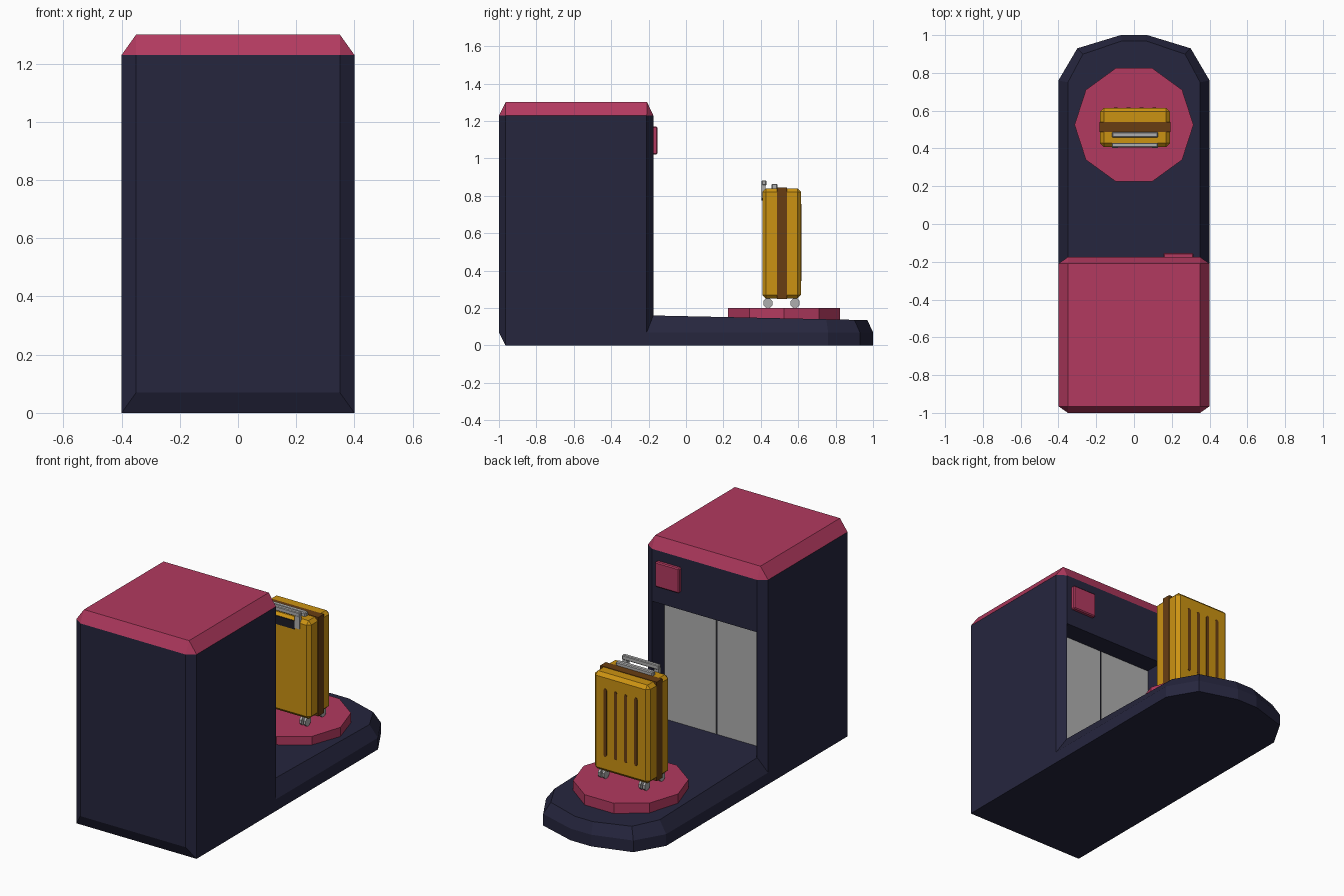
import bpy, bmesh, math
from mathutils import Matrix

if "Cube" in bpy.data.objects:
    bpy.data.objects.remove(bpy.data.objects["Cube"])


def mat(name, r, g, b):
    m = bpy.data.materials.new(name)
    m.diffuse_color = (r, g, b, 1)
    m.use_nodes = True
    m.node_tree.nodes["Principled BSDF"].inputs["Base Color"].default_value = m.diffuse_color
    return m


NAVY = mat("navy", .019, .019, .048)
PINK = mat("raspberry", .445, .042, .115)
YELLOW = mat("mustard", .60, .29, .006)
BROWN = mat("brown", .138, .048, .006)
GRAY = mat("light_gray", .43, .43, .43)
DARK = mat("dark_gap", .012, .012, .02)


def finish(name, bm, *mats):
    bmesh.ops.recalc_face_normals(bm, faces=bm.faces)
    me = bpy.data.meshes.new(name)
    bm.to_mesh(me)
    bm.free()
    for m in mats:
        me.materials.append(m)
    ob = bpy.data.objects.new(name, me)
    bpy.context.collection.objects.link(ob)
    return ob


def loft(rings):
    """Skin equal-length rings and cap both ends."""
    bm = bmesh.new()
    vs = [[bm.verts.new(p) for p in r] for r in rings]
    n = len(vs[0])
    for a, b in zip(vs, vs[1:]):
        for i in range(n):
            j = (i + 1) % n
            bm.faces.new((a[i], a[j], b[j], b[i]))
    bm.faces.new(vs[0])
    bm.faces.new(vs[-1])
    return bm


def box(name, x, y, z, m, bevel=0):
    bm = bmesh.new()
    bmesh.ops.create_cube(bm, size=1)
    for v in bm.verts:
        v.co = [(r[0] + r[1]) / 2 + c * (r[1] - r[0]) for r, c in zip((x, y, z), v.co)]
    if bevel:
        bmesh.ops.bevel(bm, geom=bm.edges[:], offset=bevel, segments=1, affect='EDGES')
    return finish(name, bm, m)


def cylinder(name, loc, r, depth, sides, m, rot=Matrix()):
    bm = bmesh.new()
    bmesh.ops.create_cone(bm, cap_ends=True, segments=sides, radius1=r, radius2=r,
                          depth=depth, matrix=Matrix.Translation(loc) @ rot)
    return finish(name, bm, m)


def rect8(cx, cy, z):
    """Cabinet section with corners cut by cx, cy."""
    x, y0, y1 = .4, -1, -.175
    return [(x - cx, y0, z), (x, y0 + cy, z), (x, y1 - cy, z), (x - cx, y1, z),
            (cx - x, y1, z), (-x, y1 - cy, z), (-x, y0 + cy, z), (cx - x, y0, z)]


def flat8(x, z):
    a, b = -.965, -.208
    return [(x, a, z), (x, a, z), (x, b, z), (x, b, z),
            (-x, b, z), (-x, b, z), (-x, a, z), (-x, a, z)]


# Cabinet with chamfered corners and a raspberry roof
bm = loft([flat8(.4, 0), rect8(.05, .035, .07), rect8(.05, .035, 1.23), flat8(.35, 1.3)])
bmesh.ops.remove_doubles(bm, verts=bm.verts, dist=1e-4)
for f in bm.faces:
    f.material_index = int(f.calc_center_median().z > 1.23)
cabinet = finish("cabinet", bm, NAVY, PINK)

# Doorway recess in the back of the cabinet
cutter = box("doorway_cutter", (-.348, .348), (-.3, -.1), (.09, .915), NAVY)
cutter.hide_render = True
mod = cabinet.modifiers.new("doorway", 'BOOLEAN')
mod.operation, mod.solver, mod.object = 'DIFFERENCE', 'EXACT', cutter
bpy.context.view_layer.objects.active = cabinet
bpy.ops.object.modifier_apply(modifier=mod.name)
bpy.data.objects.remove(cutter)

# Sliding doors and the dark gap between them
for s, side in ((1, "right"), (-1, "left")):
    box(side + "_door", sorted((s * .005, s * .348)), (-.305, -.293), (.1, .914), GRAY)
box("door_gap", (-.006, .006), (-.305, -.297), (.1, .914), DARK)

# Wall panel beside the doorway
box("wall_panel", (.155, .315), (-.19, -.153), (1.02, 1.17), PINK, .006)


# Rounded platform, sloping gently toward the end
def outline(pts, zf):
    pts = pts + [(-x, y) for x, y in reversed(pts)]
    return [(x, y, zf(y)) for x, y in pts]


outer = [(.4, -.3), (.4, .76), (.3, .93), (.07, 1.0)]
inner = [(.35, -.3), (.35, .75), (.27, .9), (.06, .97)]
finish("platform", loft([outline(outer, lambda y: 0), outline(outer, lambda y: .07),
                         outline(inner, lambda y: .156 - .0217 * y)]), NAVY)

# Ten-sided turntable with a point toward the cabinet
cylinder("turntable", (0, .525, .16), .315, .08, 10, PINK, Matrix.Rotation(math.pi / 2, 4, 'Z'))

# Suitcase shell with a band around the middle
CX = .005
box("suitcase_shell", (CX - .185, CX + .185), (.408, .615), (.25, .84), YELLOW, .02)
box("suitcase_band", (CX - .188, CX + .188), (.487, .54), (.247, .843), BROWN)

# Grooves in the suitcase back
for i in range(4):
    x, w, t = CX + (i - 1.5) * .068, .01, .006
    half = [(w, .355), (w, .745), (w * .5, .755), (-w * .5, .755),
            (-w, .745), (-w, .355), (-w * .5, .345), (w * .5, .345)]
    finish("suitcase_groove", loft([[(x + a, y, z) for a, z in half] for y in (.611, .617)]), BROWN)

# Carry handle and pull handle with its dark slot
box("carry_handle", (CX - .122, CX + .122), (.458, .488), (.835, .864), GRAY, .005)
box("pull_handle_bar", (CX - .122, CX + .122), (.405, .43), (.855, .882), GRAY, .004)
for s in (-1, 1):
    x = CX + s * .105
    box("pull_handle_leg", (x - .016, x + .016), (.403, .425), (.785, .86), GRAY)
box("pull_handle_slot", (CX - .09, CX + .09), (.405, .412), (.775, .825), DARK)

# Casters: a stem with a pair of small wheels
for x in (CX - .135, CX + .135):
    for y in (.438, .583):
        box("caster_stem", (x - .008, x + .008), (y - .012, y + .012), (.225, .256), GRAY)
        for s in (-1, 1):
            cylinder("caster_wheel", (x + s * .014, y, .226), .027, .014, 8, GRAY,
                     Matrix.Rotation(math.pi / 2, 4, 'Y') @ Matrix.Rotation(math.pi / 8, 4, 'Z'))
